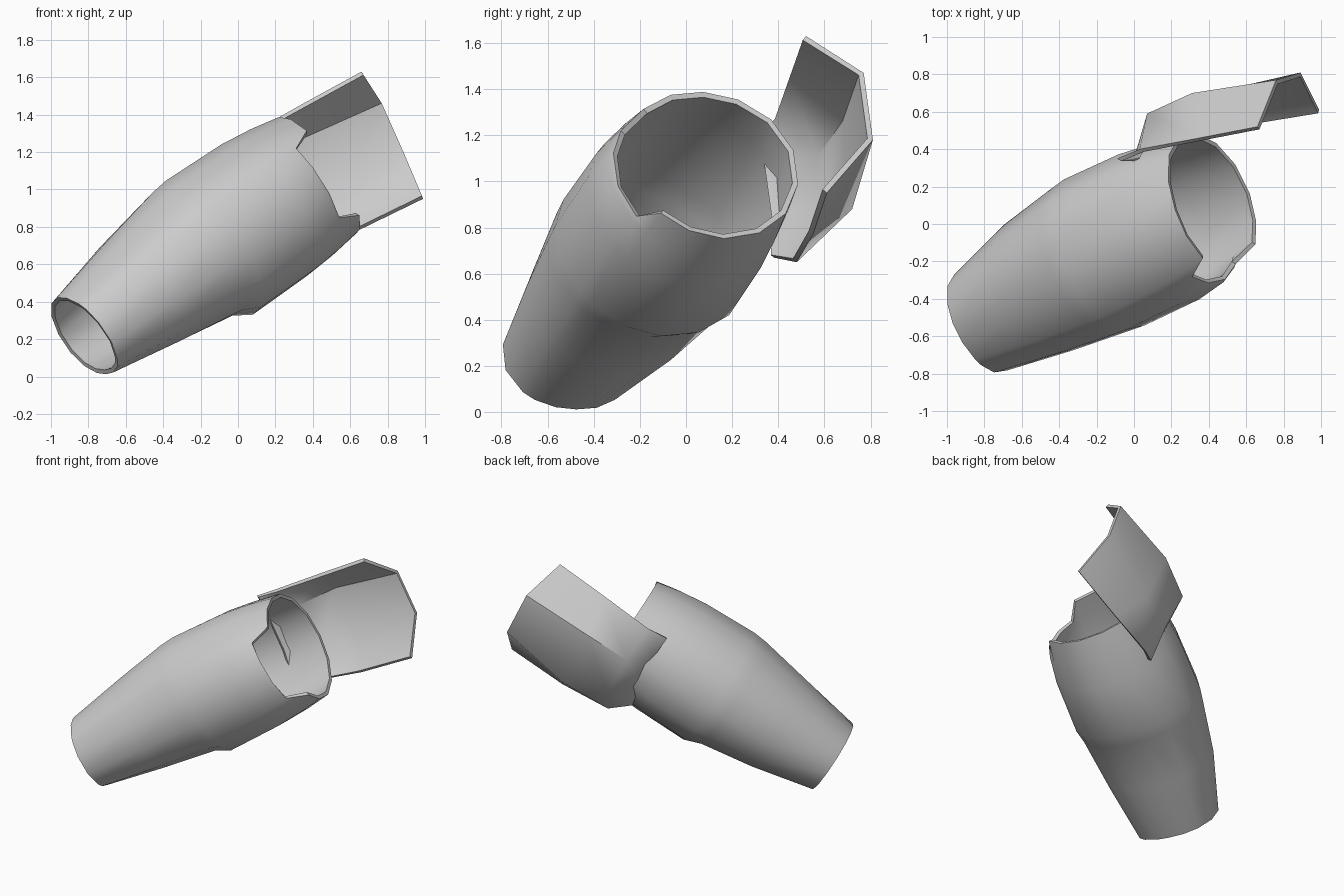
import bpy, bmesh, math
from mathutils import Vector

cube = bpy.data.objects.get("Cube")
if cube:
    bpy.data.objects.remove(cube, do_unlink=True)

grey = bpy.data.materials.new("plain_grey")
grey.use_nodes = True
colour = (0.6, 0.6, 0.6, 1)
grey.diffuse_color = colour
grey.node_tree.nodes["Principled BSDF"].inputs["Base Color"].default_value = colour

# Frame of the sleeve: along its axis, up and forward
base = Vector((-0.84, -0.52, 0.195))
along = Vector((1.24, 0.615, 0.885)).normalized()
fwd = along.cross(Vector((0, 0, 1))).normalized()
up = fwd.cross(along)


def shell(name, rows, closed, thickness, angle):
    """Skin rows of points into a sheet and thicken it inwards."""
    bm = bmesh.new()
    grid = [[bm.verts.new(p) for p in row] for row in rows]
    for a, b in zip(grid, grid[1:]):
        n = len(a)
        for i in range(n if closed else n - 1):
            j = (i + 1) % n
            bm.faces.new((a[i], a[j], b[j], b[i]))
    # Turn the faces away from the sleeve axis
    bm.normal_update()
    score = 0
    for f in bm.faces:
        off = f.calc_center_median() - base
        score += f.normal.dot(off - along * off.dot(along))
    if score < 0:
        bmesh.ops.reverse_faces(bm, faces=bm.faces)
    mesh = bpy.data.meshes.new(name)
    bm.to_mesh(mesh)
    bm.free()
    mesh.materials.append(grey)
    obj = bpy.data.objects.new(name, mesh)
    bpy.context.collection.objects.link(obj)
    solid = obj.modifiers.new("thickness", "SOLIDIFY")
    solid.thickness = thickness
    solid.offset = -1
    bpy.ops.object.select_all(action="DESELECT")
    bpy.context.view_layer.objects.active = obj
    obj.select_set(True)
    bpy.ops.object.modifier_apply(modifier="thickness")
    bpy.ops.object.shade_smooth_by_angle(angle=math.radians(angle))
    return obj


# Sleeve: distance along, then radius to front, top, back and underside
profile = [
    (0.02, 0.31, 0.26, 0.28, 0.23),
    (0.45, 0.37, 0.35, 0.40, 0.31),
    (0.82, 0.41, 0.42, 0.46, 0.37),
    (0.92, 0.42, 0.43, 0.475, 0.43),
    (1.30, 0.425, 0.415, 0.465, 0.43),
    (1.49, 0.40, 0.39, 0.44, 0.42),
    (1.66, 0.38, 0.355, 0.405, 0.40),
]
angles = [-41, -29, -5, 20, 40, 50, 75, 100, 125, 150, 175, 200, 225, 250, 275, 298]
notch = range(1, 5)

rows = []
for k, (s, front, top, back, under) in enumerate(profile):
    row = []
    for i, deg in enumerate(angles):
        c, n = math.cos(math.radians(deg)), math.sin(math.radians(deg))
        r = (front if c > 0 else back) * c * c + (top if n > 0 else under) * n * n
        d = s
        if k == len(profile) - 1:
            # Rim rises at the back and dips into a notch at the front
            d = 1.51 if i in notch else s - 0.03 * c
            if i in notch:
                r = front + 0.01
        row.append(base + along * d + fwd * (r * c) + up * (r * n))
    rows.append(row)
shell("sleeve", rows, True, 0.025, 50)

# Joint guard: far edge, bulge, near edge and tucked lip
guard = [
    [(0.66, 0.52, 1.63), (0.76, 0.77, 1.47), (0.89, 0.81, 1.18), (0.99, 0.61, 0.95)],
    [(0.35, 0.46, 1.46), (0.31, 0.70, 1.27), (0.50, 0.72, 0.88), (0.62, 0.55, 0.77)],
    [(0.03, 0.40, 1.28), (0.07, 0.59, 1.11), (0.22, 0.60, 0.83), (0.30, 0.48, 0.65)],
    [(-0.09, 0.35, 1.22), (0.0, 0.35, 1.08), (0.10, 0.38, 0.85), (0.17, 0.38, 0.67)],
]
shell("joint_guard", [[Vector(p) for p in row] for row in guard], False, 0.025, 50)
